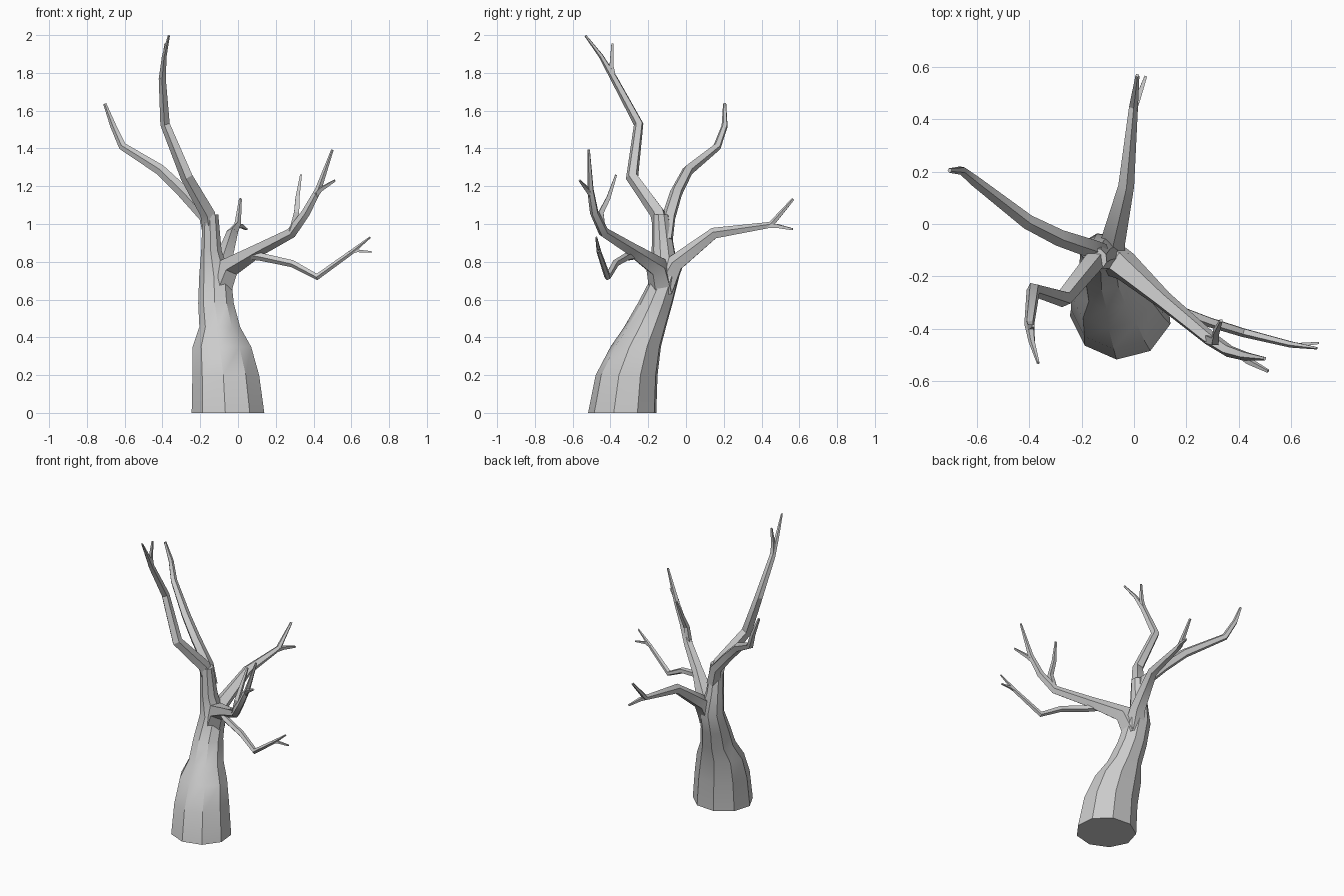
import bpy, bmesh, math
from mathutils import Vector


def finish(name, rings):
    """Skin a list of vertex rings into one closed mesh object."""
    bm = bmesh.new()
    loops = [[bm.verts.new(p) for p in ring] for ring in rings]
    n = len(loops[0])
    for a, b in zip(loops, loops[1:]):
        for i in range(n):
            j = (i + 1) % n
            bm.faces.new((a[i], a[j], b[j], b[i]))
    bm.faces.new(loops[0][::-1])
    bm.faces.new(loops[-1])
    bmesh.ops.recalc_face_normals(bm, faces=bm.faces[:])
    me = bpy.data.meshes.new(name)
    bm.to_mesh(me)
    bm.free()
    ob = bpy.data.objects.new(name, me)
    bpy.context.collection.objects.link(ob)
    bpy.ops.object.select_all(action='DESELECT')
    ob.select_set(True)
    bpy.context.view_layer.objects.active = ob
    bpy.ops.object.shade_smooth_by_angle(angle=math.radians(32))
    return ob


def limb(name, path, sides=5):
    """Tapered tube along points given as (x, y, z, radius)."""
    pts = [Vector(p[:3]) for p in path]
    rings, prev, u = [], None, None
    for i, p in enumerate(pts):
        into = (p - pts[max(i - 1, 0)]).normalized()
        out = (pts[min(i + 1, len(pts) - 1)] - p).normalized()
        t = (into + out).normalized()
        if u is None:
            u = t.orthogonal().normalized()
        else:
            u = prev.rotation_difference(t) @ u
        v = t.cross(u)
        r = path[i][3]
        rings.append([p + r * (math.cos(a) * u + math.sin(a) * v)
                      for a in (2 * math.pi * k / sides for k in range(sides))])
        prev = t
    return finish(name, rings)


# Trunk: nine-sided leaning rings (centre x, centre y, z, radius x, radius y)
trunk = [
    (-.050, -.335, 0, .196, .184),
    (-.062, -.312, .20, .180, .167),
    (-.083, -.264, .35, .158, .136),
    (-.095, -.215, .455, .110, .113),
    (-.115, -.162, .58, .096, .094),
    (-.120, -.108, .72, .086, .074),
    (-.140, -.120, .86, .055, .062),
    (-.145, -.135, 1.05, .042, .043),
]
finish("trunk", [[(cx + rx * math.cos(a), cy + ry * math.sin(a), z)
                  for a in (math.radians(-95 + 40 * k) for k in range(9))]
                 for cx, cy, z, rx, ry in trunk])

# Tall front-left branch and its twig
limb("tall_branch", [(-.145, -.13, .98, .044), (-.16, -.15, 1.06, .042),
                     (-.27, -.285, 1.25, .035), (-.385, -.25, 1.53, .027),
                     (-.40, -.38, 1.77, .020), (-.39, -.45, 1.89, .013),
                     (-.366, -.532, 1.997, .006)])
limb("tall_twig", [(-.40, -.38, 1.77, .017), (-.395, -.395, 1.84, .014),
                   (-.385, -.39, 1.955, .007)], 4)

# Left branch
limb("left_branch", [(-.135, -.11, .92, .045), (-.17, -.09, 1.04, .038),
                     (-.29, -.05, 1.17, .034), (-.41, .01, 1.285, .030),
                     (-.61, .165, 1.41, .022), (-.66, .205, 1.52, .017),
                     (-.705, .205, 1.637, .009)])

# Back branch and its twig
limb("back_branch", [(-.10, -.12, .66, .068), (-.08, -.055, .79, .050),
                     (-.03, .15, .95, .032), (-.002, .45, .995, .018),
                     (.013, .568, 1.132, .008)])
limb("back_twig", [(-.003, .43, .99, .016), (.015, .48, .99, .014),
                   (.045, .565, .972, .007)], 4)

# Upper right branch with a side shoot and a forked end
limb("right_branch", [(-.10, -.125, .64, .070), (-.045, -.155, .775, .060),
                      (.11, -.29, .865, .037), (.285, -.435, .955, .029),
                      (.36, -.485, 1.06, .024), (.425, -.505, 1.18, .018),
                      (.50, -.515, 1.393, .007)])
limb("right_twig", [(.41, -.50, 1.15, .016), (.44, -.525, 1.185, .014),
                    (.513, -.563, 1.23, .007)], 4)
limb("right_shoot", [(.285, -.44, .96, .022), (.31, -.45, 1.06, .019),
                     (.315, -.41, 1.14, .015), (.333, -.37, 1.26, .007)], 4)

# Lower right branch with a forked end
limb("low_branch", [(.05, -.25, .84, .026), (.13, -.315, .825, .022),
                    (.29, -.375, .79, .020), (.42, -.415, .72, .018),
                    (.60, -.46, .85, .013), (.70, -.475, .93, .005)])
limb("low_twig", [(.59, -.457, .845, .012), (.63, -.462, .858, .010),
                  (.707, -.455, .852, .006)], 4)
